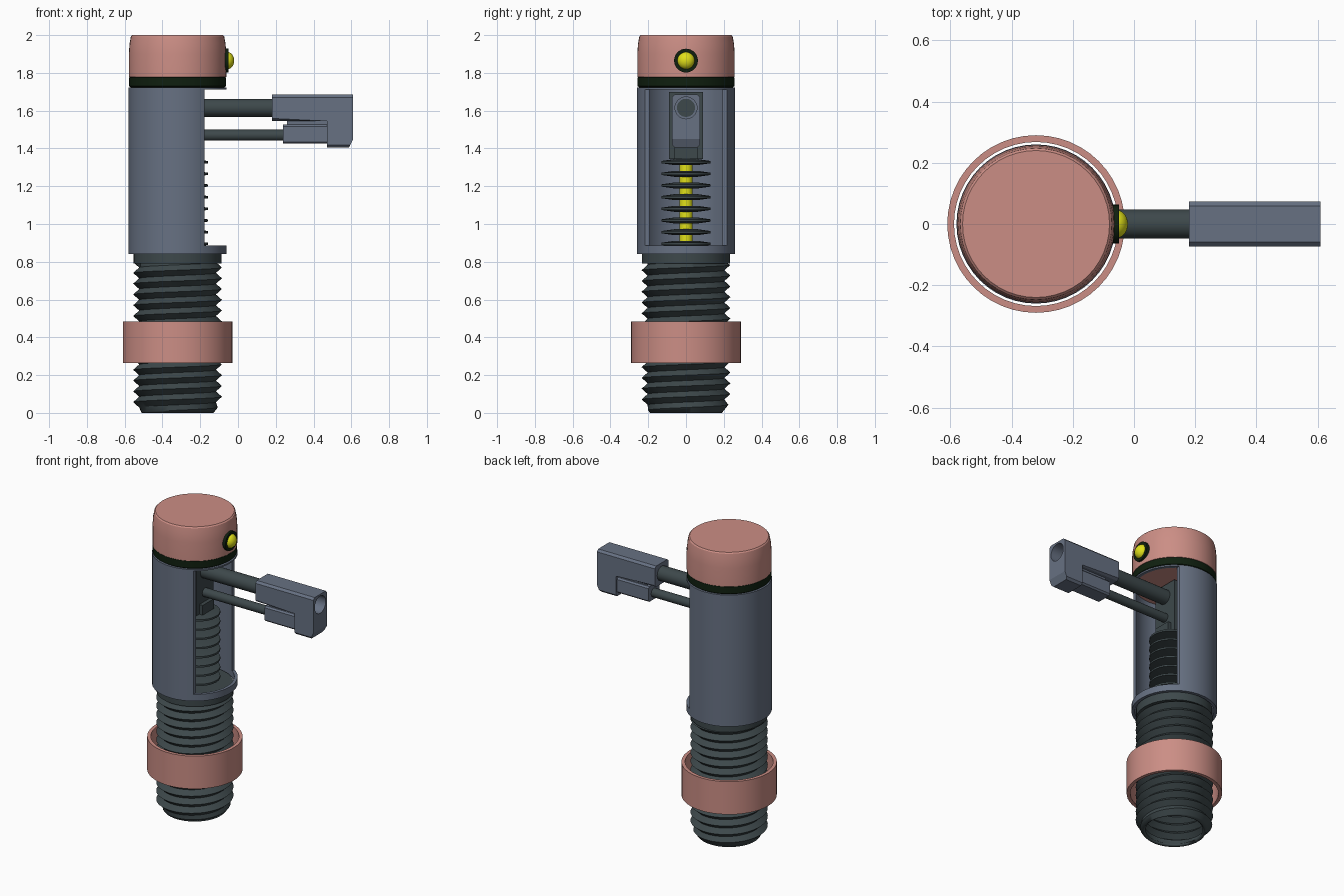
import bpy, bmesh, math
from mathutils import Matrix, Vector

if "Cube" in bpy.data.objects:
    bpy.data.objects.remove(bpy.data.objects["Cube"])

CX = -0.32  # axis of the upright body


def material(name, rgb):
    m = bpy.data.materials.new(name)
    m.diffuse_color = (*rgb, 1)
    m.use_nodes = True
    m.node_tree.nodes["Principled BSDF"].inputs["Base Color"].default_value = m.diffuse_color
    return m


PINK = material("dusty pink", (0.60, 0.27, 0.235))
GREY = material("slate grey", (0.135, 0.165, 0.225))
DARK = material("dark steel", (0.047, 0.065, 0.070))
BLACK = material("green black", (0.005, 0.014, 0.005))
YELLOW = material("yellow", (0.75, 0.75, 0.01))


def finish(name, bm, mat, smooth=True):
    me = bpy.data.meshes.new(name)
    bm.to_mesh(me)
    bm.free()
    me.materials.append(mat)
    ob = bpy.data.objects.new(name, me)
    bpy.context.collection.objects.link(ob)
    bpy.ops.object.select_all(action='DESELECT')
    ob.select_set(True)
    bpy.context.view_layer.objects.active = ob
    if smooth:
        bpy.ops.object.shade_smooth_by_angle(angle=math.radians(30))
    return ob


def lathe(name, profile, mat, loc=(CX, 0, 0), along_x=False, closed=False, n=48):
    """Spin (radius, height) points; closed profiles make hollow rings."""
    bm = bmesh.new()
    vs = [bm.verts.new((r, 0, z)) for r, z in profile]
    pairs = list(zip(vs, vs[1:])) + ([(vs[-1], vs[0])] if closed else [])
    es = [bm.edges.new(p) for p in pairs]
    bmesh.ops.spin(bm, geom=vs + es, cent=(0, 0, 0), axis=(0, 0, 1),
                   angle=2 * math.pi, steps=n)
    bmesh.ops.remove_doubles(bm, verts=bm.verts, dist=1e-5)
    bmesh.ops.recalc_face_normals(bm, faces=bm.faces)
    if along_x:
        bm.transform(Matrix.Rotation(math.pi / 2, 4, 'Y'))
    bm.transform(Matrix.Translation(loc))
    return finish(name, bm, mat)


def rod(name, r, a, b, mat, loc=(CX, 0, 0), along_x=False, n=32):
    return lathe(name, [(0, a), (r, a), (r, b), (0, b)], mat, loc, along_x, n=n)


def ring(name, ro, ri, a, b, mat, **kw):
    return lathe(name, [(ro, a), (ro, b), (ri, b), (ri, a)], mat, closed=True, **kw)


def prism(name, points, half, mat, bevel=0.0):
    """Extrude an (x, z) outline to +-half in y, with bevelled long edges."""
    bm = bmesh.new()
    f = bm.faces.new([bm.verts.new((x, -half, z)) for x, z in points])
    out = bmesh.ops.extrude_face_region(bm, geom=[f])
    bmesh.ops.translate(bm, vec=(0, 2 * half, 0),
                        verts=[v for v in out['geom'] if isinstance(v, bmesh.types.BMVert)])
    bmesh.ops.recalc_face_normals(bm, faces=bm.faces)
    if bevel:
        side = [e for e in bm.edges
                if abs(e.verts[0].co.y - e.verts[1].co.y) < 1e-5
                and abs(e.verts[0].co.x - e.verts[1].co.x) > 0.05]
        bmesh.ops.bevel(bm, geom=side, offset=bevel, segments=1, affect='EDGES')
    return finish(name, bm, mat, smooth=False)


def box(name, x0, x1, z0, z1, half, mat, bevel=0.0):
    return prism(name, [(x0, z0), (x1, z0), (x1, z1), (x0, z1)], half, mat, bevel)


def cut(ob, cutter):
    mod = ob.modifiers.new("cut", 'BOOLEAN')
    mod.operation, mod.solver, mod.object = 'DIFFERENCE', 'EXACT', cutter
    bpy.ops.object.select_all(action='DESELECT')
    ob.select_set(True)
    bpy.context.view_layer.objects.active = ob
    bpy.ops.object.modifier_apply(modifier=mod.name)
    bpy.data.objects.remove(cutter)


def threaded_sleeve(name, z0, z1, root, crest, pitch, mat, n=48):
    """Helical V thread on a thin hollow sleeve."""
    bm = bmesh.new()
    rows = int(2 * (z1 - z0) / pitch) + 5
    grid = []
    for k in range(rows):
        line = []
        for i in range(n + 1):
            z = z0 + pitch * (k / 2 - 1 + i / n)
            r = crest if k % 2 else root
            if z <= z0 or z >= z1:
                z, r = min(max(z, z0), z1), root
            r = min(r, 0.19 + 0.8 * (z - z0))
            a = 2 * math.pi * i / n
            line.append(bm.verts.new((CX + r * math.cos(a), r * math.sin(a), z)))
        grid.append(line)
    for lo, hi in zip(grid, grid[1:]):
        for i in range(n):
            bm.faces.new((lo[i], lo[i + 1], hi[i + 1], hi[i]))
    bmesh.ops.remove_doubles(bm, verts=bm.verts, dist=1e-5)
    bmesh.ops.dissolve_degenerate(bm, edges=bm.edges, dist=1e-5)
    ob = finish(name, bm, mat)
    mod = ob.modifiers.new("wall", 'SOLIDIFY')
    mod.thickness, mod.offset = 0.02, -1
    return ob


# Lower threaded sleeve, its neck and the loose collar
threaded_sleeve("threaded_sleeve", 0, 0.80, 0.203, 0.235, 0.057, DARK)
rod("sleeve_neck", 0.233, 0.79, 0.85, DARK, n=48)
ring("collar", 0.29, 0.268, 0.265, 0.485, PINK)

# Main tube with its side window
tube = ring("main_tube", 0.26, 0.24, 0.84, 1.722, GREY)
cut(tube, box("window_cutter", -0.178, 0.2, 0.885, 1.712, 0.5, GREY))

# Head: dark band, cap and ceiling plug
lathe("head_band", [(0.245, 1.722), (0.257, 1.73), (0.257, 1.776), (0.245, 1.78)],
      BLACK, closed=False)
rod("ceiling_plug", 0.245, 1.715, 1.79, PINK, n=48)
lathe("cap", [(0, 1.778), (0.258, 1.778), (0.258, 1.90), (0.254, 1.955),
              (0.247, 1.993), (0.240, 2.0), (0, 2.0)], PINK)

# Button on the cap
BUTTON = (-0.065, 0, 1.865)
ring("button_bezel", 0.063, 0.045, -0.02, 0.016, BLACK, loc=BUTTON, along_x=True, n=32)
dome = [(0, -0.01)] + [(0.047 * math.cos(t * math.pi / 16), 0.005 + 0.04 * math.sin(t * math.pi / 16))
                       for t in range(8)] + [(0, 0.045)]
lathe("button", dome, YELLOW, loc=BUTTON, along_x=True, n=24)

# Inner core with stacked fins
AX = CX + 0.03
rod("core_rod", 0.034, 0.84, 1.35, YELLOW, (AX, 0, 0))
for i in range(8):
    z = 0.895 + i * 0.0618
    lathe(f"fin_{i + 1}", [(0, z - 0.016), (0.06, z - 0.016), (0.13, z - 0.006),
                           (0.13, z + 0.006), (0.06, z + 0.016), (0, z + 0.016)],
          DARK, (AX, 0, 0), n=32)

# Sliding carriage that holds the two arms
box("carriage", CX - 0.07, CX + 0.075, 1.345, 1.70, 0.09, DARK)
box("carriage_foot", CX + 0.07, CX + 0.10, 1.345, 1.41, 0.06, DARK)

# Arms
rod("upper_arm", 0.048, CX, 0.30, DARK, (0, 0, 1.615), along_x=True)
rod("lower_arm", 0.029, CX, 0.26, DARK, (0, 0, 1.47), along_x=True)

# Handle with bored end, and the smaller block beneath
handle = prism("handle", [(0.18, 1.545), (0.47, 1.545), (0.47, 1.405), (0.588, 1.405),
                          (0.61, 1.45), (0.61, 1.685), (0.18, 1.685)], 0.073, GREY, 0.014)
cut(handle, rod("bore_cutter", 0.058, 0.30, 0.8, GREY, (0, 0, 1.615), along_x=True))
box("lower_block", 0.238, 0.49, 1.425, 1.527, 0.058, GREY, 0.01)
box("handle_web", 0.26, 0.48, 1.52, 1.55, 0.04, GREY)
